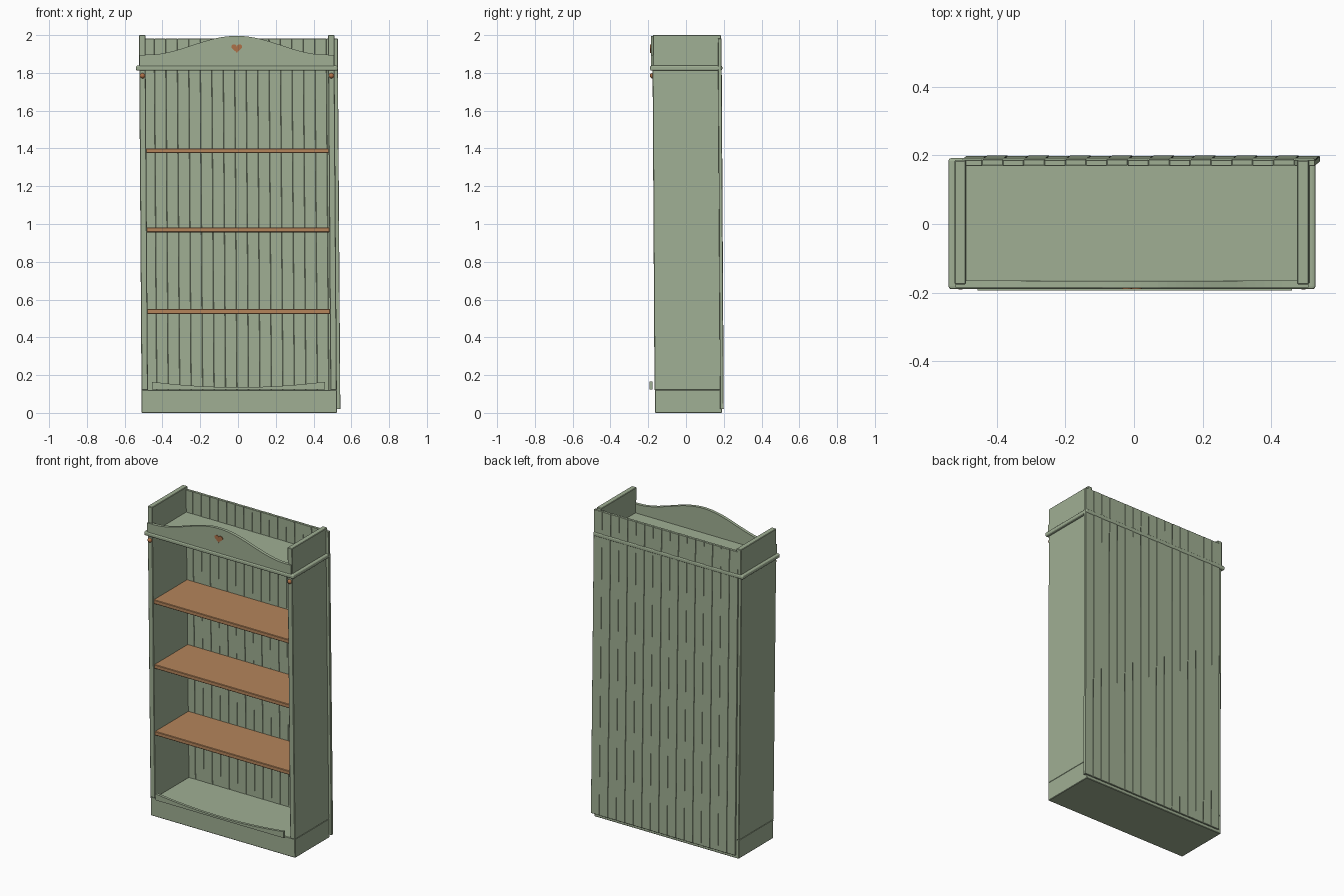
import bpy, bmesh, math
from mathutils import Matrix

if "Cube" in bpy.data.objects:
    bpy.data.objects.remove(bpy.data.objects["Cube"])


def material(name, rgb):
    m = bpy.data.materials.new(name)
    m.diffuse_color = (*rgb, 1)
    m.use_nodes = True
    m.node_tree.nodes["Principled BSDF"].inputs["Base Color"].default_value = m.diffuse_color
    return m


GREEN = material("sage_green", (0.35, 0.43, 0.295))
WOOD = material("warm_wood", (0.46, 0.235, 0.105))
COPPER = material("copper", (0.42, 0.165, 0.065))

# The whole case leans very slightly back-left to front-right
LEAN = Matrix(((1, 0, -0.007, 0.007), (0, 1, -0.006, 0.006), (0, 0, 1, 0), (0, 0, 0, 1)))


def finish(name, bm, mat, bevel=0, segments=1):
    bmesh.ops.recalc_face_normals(bm, faces=bm.faces)
    bm.transform(LEAN)
    me = bpy.data.meshes.new(name)
    bm.to_mesh(me)
    bm.free()
    me.materials.append(mat)
    ob = bpy.data.objects.new(name, me)
    bpy.context.collection.objects.link(ob)
    if bevel:
        mod = ob.modifiers.new("Bevel", 'BEVEL')
        mod.width, mod.segments, mod.limit_method = bevel, segments, 'ANGLE'
    return ob


def add_box(bm, x, y, z):
    size = Matrix.Diagonal((x[1] - x[0], y[1] - y[0], z[1] - z[0], 1))
    mid = Matrix.Translation(((x[0] + x[1]) / 2, (y[0] + y[1]) / 2, (z[0] + z[1]) / 2))
    bmesh.ops.create_cube(bm, size=1, matrix=mid @ size)


def box(name, x, y, z, mat=GREEN, bevel=0.003, segments=1):
    bm = bmesh.new()
    add_box(bm, x, y, z)
    return finish(name, bm, mat, bevel, segments)


def board(name, outline, y, mat=GREEN, bevel=0):
    """Extrude an x-z outline from y[0] to y[1]."""
    bm = bmesh.new()
    face = bm.faces.new([bm.verts.new((px, y[0], pz)) for px, pz in outline])
    ext = bmesh.ops.extrude_face_region(bm, geom=[face])
    moved = [v for v in ext["geom"] if isinstance(v, bmesh.types.BMVert)]
    bmesh.ops.translate(bm, verts=moved, vec=(0, y[1] - y[0], 0))
    return finish(name, bm, mat, bevel)


def curved_board(name, x0, x1, base, top, y, steps=40):
    pts = [(x1, base), (x0, base)]
    for i in range(steps + 1):
        t = i / steps
        pts.append((x0 + (x1 - x0) * t, top(2 * t - 1)))
    return board(name, pts, y)


# Plinth and side walls
box("plinth", (-0.517, 0.517), (-0.17, 0.184), (0, 0.122))
for side, x in (("left", (-0.517, -0.483)), ("right", (0.483, 0.517))):
    box(side + "_side", x, (-0.172, 0.185), (0.12, 1.815))
    # Upper gallery walls
    box(side + "_gallery", x, (-0.17, 0.192), (1.83, 2.0))

# Back of narrow vertical planks with fine grooves
bm = bmesh.new()
count, left, right = 17, -0.497, 0.535
pitch = (right - left) / count
for i in range(count):
    step = 0.001 * (i % 2)
    add_box(bm, (left + i * pitch, left + (i + 1) * pitch),
            (0.175 + step, 0.193 + step), (0.02, 1.982))
finish("back_planks", bm, GREEN, 0.0015)

# Shelves
for i, z in enumerate((0.524, 0.956, 1.375)):
    box("shelf_%d" % (i + 1), (-0.485, 0.485), (-0.165, 0.178), (z, z + 0.026), WOOD)

# Cornice slab
box("cornice", (-0.535, 0.535), (-0.185, 0.197), (1.812, 1.838), GREEN, 0.008, 3)


# Wavy crest above the cornice
def crest_top(t):
    return 1.896 + (0.05 * (1 + math.cos(math.pi * t / 0.92)) if abs(t) < 0.92 else 0)


curved_board("crest", -0.515, 0.515, 1.836, crest_top, (-0.18, -0.16))

# Sagging lip in front of the bottom shelf
curved_board("bottom_lip", -0.462, 0.455, 0.124,
             lambda t: 0.136 + 0.029 * t * t, (-0.199, -0.182))

# Heart inlay on the crest
heart = []
for i in range(32):
    a = 2 * math.pi * i / 32
    heart.append((0.0018 * 16 * math.sin(a) ** 3,
                  1.932 + 0.0016 * (13 * math.cos(a) - 5 * math.cos(2 * a)
                                    - 2 * math.cos(3 * a) - math.cos(4 * a))))
board("heart_inlay", heart, (-0.184, -0.178), COPPER)

# Small round knobs at the top of the stiles
for side, x in (("left", -0.5), ("right", 0.5)):
    bm = bmesh.new()
    bmesh.ops.create_uvsphere(bm, u_segments=16, v_segments=10, radius=0.014,
                              matrix=Matrix.Translation((x, -0.173, 1.785)))
    for f in bm.faces:
        f.smooth = True
    finish(side + "_knob", bm, COPPER)
